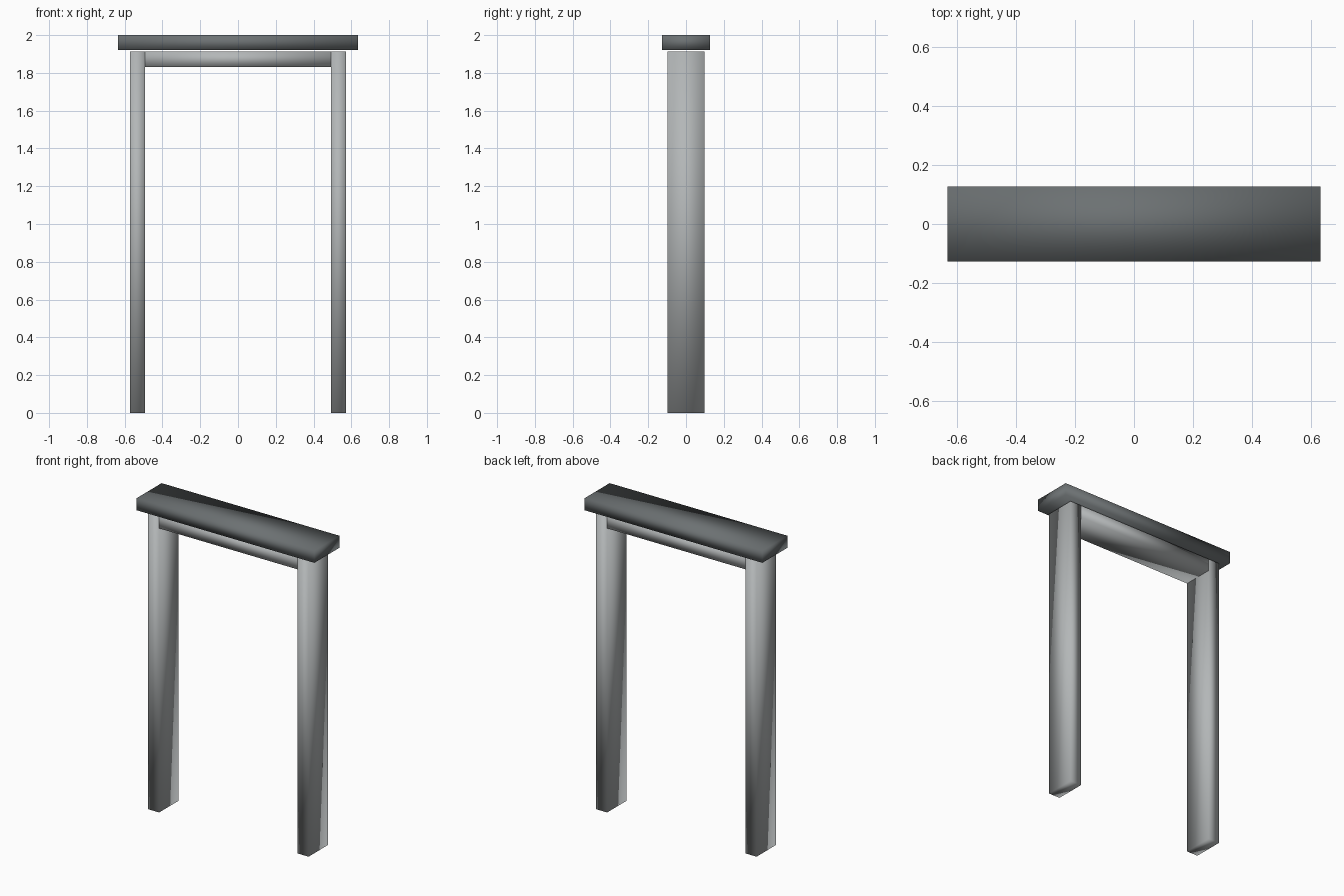
import bpy

# Remove the default cube
default = bpy.data.objects.get("Cube")
if default:
    bpy.data.objects.remove(default, do_unlink=True)


def make_material(name, color):
    mat = bpy.data.materials.new(name)
    mat.use_nodes = True
    mat.diffuse_color = color
    mat.node_tree.nodes["Principled BSDF"].inputs["Base Color"].default_value = color
    return mat


def box(name, low, high, mat):
    """Smooth-shaded box between two opposite corners."""
    center = [(a + b) / 2 for a, b in zip(low, high)]
    bpy.ops.mesh.primitive_cube_add(size=1, location=center)
    obj = bpy.context.object
    obj.name = name
    obj.scale = [b - a for a, b in zip(low, high)]
    bpy.ops.object.transform_apply(location=False, rotation=False, scale=True)
    bpy.ops.object.shade_smooth()
    obj.data.materials.append(mat)
    return obj


light_grey = make_material("light grey", (0.45, 0.47, 0.475, 1))
dark_grey = make_material("dark grey", (0.15, 0.165, 0.17, 1))

INNER, OUTER = 0.493, 0.573   # post faces, from the centre
DEPTH = 0.099                 # half depth of the frame
FRAME_TOP = 1.912

# Two upright posts
for name, x0, x1 in (("left_post", INNER, OUTER), ("right_post", -OUTER, -INNER)):
    box(name, (x0, -DEPTH, 0), (x1, DEPTH, FRAME_TOP), light_grey)

# Crossbeam between the posts
box("crossbeam", (-INNER, -DEPTH, 1.832), (INNER, DEPTH, FRAME_TOP), light_grey)

# Overhanging cap, a hair above the frame
box("cap", (-0.634, -0.127, 1.922), (0.634, 0.127, 2), dark_grey)
